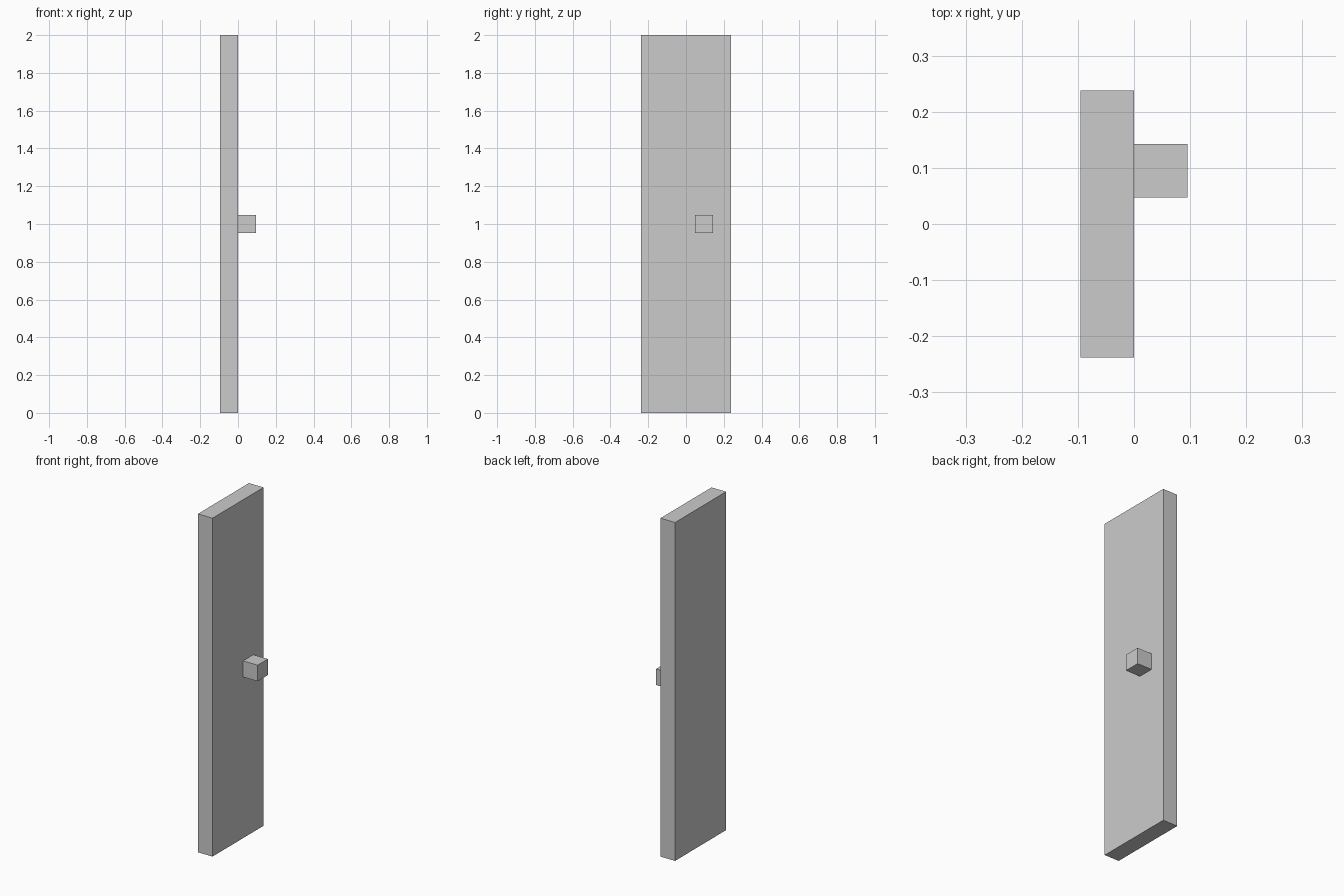
import bpy

if "Cube" in bpy.data.objects:
    bpy.data.objects.remove(bpy.data.objects["Cube"])

U = 2 / 21  # the whole model sits on a 21-unit-high grid


def box(name, lo, hi):
    """Axis-aligned box between two corners given in grid units."""
    centre = [(a + b) / 2 * U for a, b in zip(lo, hi)]
    size = [(b - a) * U for a, b in zip(lo, hi)]
    bpy.ops.mesh.primitive_cube_add(size=1, location=centre)
    obj = bpy.context.object
    obj.name = obj.data.name = name
    obj.scale = size
    bpy.ops.object.transform_apply(location=False, rotation=False, scale=True)
    return obj


# Tall flat slab
box("door_panel", (-1, -2.5, 0), (0, 2.5, 21))

# Cube knob on the +x face, halfway up
box("door_knob", (0, 0.5, 10), (1, 1.5, 11))
